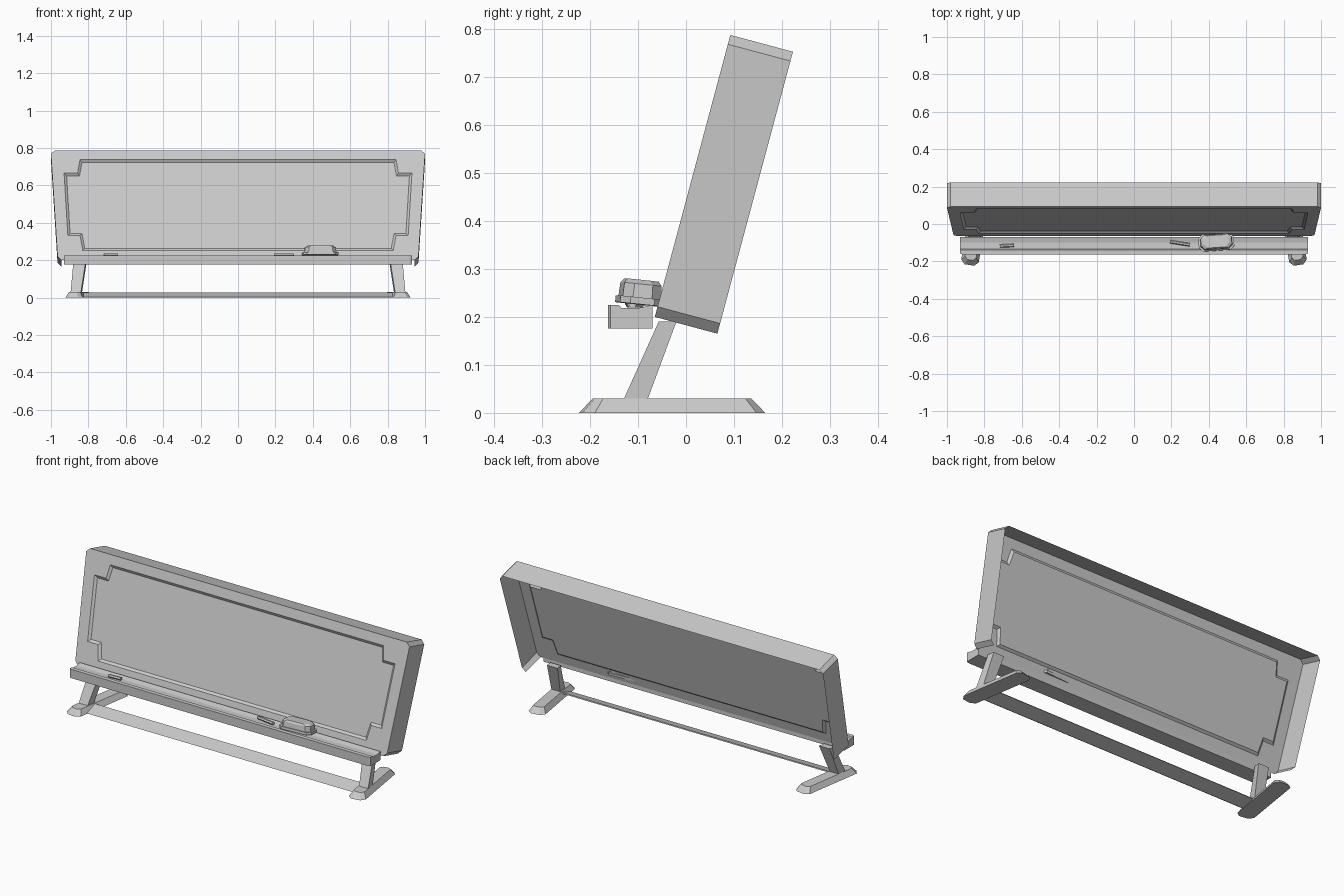
import bpy, bmesh, math
from mathutils import Matrix, Vector

if "Cube" in bpy.data.objects:
    bpy.data.objects.remove(bpy.data.objects["Cube"])


def finish(name, bm):
    me = bpy.data.meshes.new(name)
    bm.normal_update()
    bm.to_mesh(me)
    bm.free()
    ob = bpy.data.objects.new(name, me)
    bpy.context.collection.objects.link(ob)
    return ob


def loft(name, sections, matrix=None):
    """Closed solid through matching loops of points."""
    bm = bmesh.new()
    rings = [[bm.verts.new(p) for p in s] for s in sections]
    n = len(rings[0])
    for a, b in zip(rings, rings[1:]):
        for i in range(n):
            j = (i + 1) % n
            bm.faces.new((a[i], a[j], b[j], b[i]))
    bm.faces.new(rings[0][::-1])
    bm.faces.new(rings[-1])
    bmesh.ops.recalc_face_normals(bm, faces=bm.faces)
    if matrix:
        bm.transform(matrix)
    return finish(name, bm)


def plan(w, d, c, z):
    """Rectangle with cut corners at height z."""
    x, y = w / 2, d / 2
    return [(x - c, -y, z), (x, -y + c, z), (x, y - c, z), (x - c, y, z),
            (-x + c, y, z), (-x, y - c, z), (-x, -y + c, z), (-x + c, -y, z)]


def place(x, y, z, yaw=0, tilt=0):
    return (Matrix.Translation((x, y, z)) @ Matrix.Rotation(math.radians(yaw), 4, 'Z')
            @ Matrix.Rotation(math.radians(tilt), 4, 'X'))


# Board: tilted shell, open at back and underside, with recessed notched panel
TILT = math.radians(15)
DEPTH = 0.135
UP = Vector((0, math.sin(TILT), math.cos(TILT)))
BACK = Vector((0, math.cos(TILT), -math.sin(TILT)))
ORIGIN = Vector((0, -0.065, 0.20))
outer = [(.945, 0), (.965, .022), (1.0, .588), (.98, .608)]
inner = [(.83, .054), (.845, .137), (.91, .137), (.93, .482), (.858, .482), (.845, .556)]


def on_board(p, w=0.0):
    return ORIGIN + Vector((p[0], 0, 0)) + UP * p[1] + BACK * w


def mirrored(pts):
    return [(-x, v) for x, v in reversed(pts)]


bm = bmesh.new()
o = [bm.verts.new(on_board(p)) for p in outer + mirrored(outer)]
n = [bm.verts.new(on_board(p)) for p in inner + mirrored(inner)]
mids = [bm.verts.new(on_board((0, v))) for v in (0, .608, .556, .054)]
bm.faces.new([mids[0]] + o[:4] + [mids[1], mids[2]] + n[5::-1] + [mids[3]])
bm.faces.new([mids[1]] + o[4:] + [mids[0], mids[3]] + n[:5:-1] + [mids[2]])
panel = bm.faces.new([mids[3]] + n[:6] + [mids[2]] + n[6:])
back = [bm.verts.new(on_board(p, DEPTH)) for p in outer + mirrored(outer)]
for i in range(7):
    if i == 3:
        bm.faces.new((o[3], back[3], back[4], o[4], mids[1]))
    else:
        bm.faces.new((o[i], back[i], back[i + 1], o[i + 1]))
bm.normal_update()
bmesh.ops.inset_region(bm, faces=[panel], thickness=0.013, depth=-0.01, use_even_offset=True)
finish("board", bm)

# Tray: shallow trough profile, ends cut at the front corners
trough = [(-.163, .176), (-.163, .225), (-.14, .225), (-.135, .219),
          (-.10, .218), (-.07, .225), (-.07, .176)]


def tray_section(x, front):
    return [(x, max(y, front), z) for y, z in trough]


loft("tray", [tray_section(-.93, -.157), tray_section(-.918, -.163),
              tray_section(.918, -.163), tray_section(.93, -.157)])

# Feet and legs, mirrored across the centre
for side, s in (("left", -1), ("right", 1)):
    loft(side + "_foot", [plan(.095, .385, .022, 0), plan(.06, .33, .015, .03)],
         place(s * .85, -.029, 0, s * 9))
    leg = [[(s * xo, yf, z), (s * xi, yf, z), (s * (xi - .006), yb, z), (s * (xo - .006), yb, z)]
           for xo, xi, yf, yb, z in ((.895, .84, -.13, -.08, .028),
                                     (.88, .815, -.057, -.02, .19))]
    loft(side + "_leg", leg)

# Slanted strip joining the feet
loft("floor_bar", [[(x, -.16, .003), (x, -.155, .001), (x, -.08, .022), (x, -.083, .027)]
                   for x in (-.84, .84)])

# Eraser: felt base with a tapered grip
spot = place(.44, -.098, .226, 4, -6)
loft("eraser_base", [plan(.19, .09, .02, 0), plan(.19, .09, .02, .014)], spot)
loft("eraser_grip", [plan(.17, .08, .02, .014), plan(.165, .078, .02, .042),
                     plan(.135, .066, .02, .051)], spot)

# Chalk sticks: hexagonal rods
for i, (x, y, length, yaw) in enumerate(((-.68, -.116, .075, 3), (.245, -.103, .105, -9))):
    hexagon = [(.009 * math.cos(k * math.pi / 3), .009 * math.sin(k * math.pi / 3))
               for k in range(6)]
    loft("chalk_%d" % (i + 1), [[(e * length / 2, a, b) for a, b in hexagon] for e in (-1, 1)],
         place(x, y, .227, yaw))
